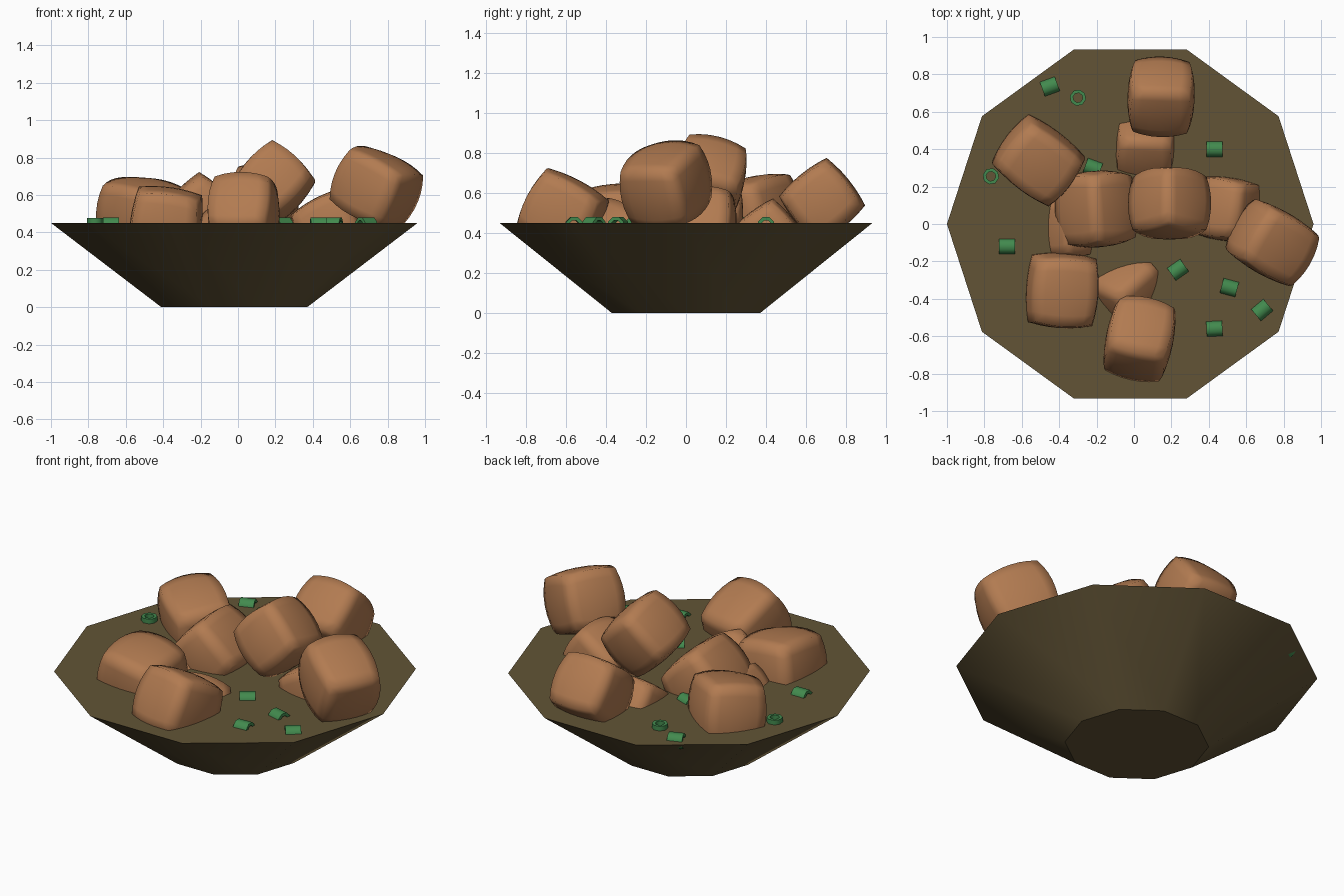
import bpy, bmesh, math
from mathutils import Euler, Matrix

if "Cube" in bpy.data.objects:
    bpy.data.objects.remove(bpy.data.objects["Cube"])


def material(name, srgb):
    m = bpy.data.materials.new(name)
    m.diffuse_color = [((c / 255 + 0.055) / 1.055) ** 2.4 for c in srgb] + [1]
    m.use_nodes = True
    m.node_tree.nodes["Principled BSDF"].inputs["Base Color"].default_value = m.diffuse_color
    return m


BROWN = material("dark_brown", (98, 84, 54))
MEAT = material("roast_brown", (178, 123, 81))
GREEN = material("onion_green", (66, 138, 78))


def add(name, bm, mat, loc, rot, smooth):
    """Turn a bmesh into a placed, shaded object (tilt y, then x, then z)."""
    turn = Euler([math.radians(a) for a in rot], 'YXZ').to_matrix().to_4x4()
    bm.transform(Matrix.Translation(loc) @ turn)
    bmesh.ops.recalc_face_normals(bm, faces=bm.faces)
    mesh = bpy.data.meshes.new(name)
    bm.to_mesh(mesh)
    bm.free()
    mesh.materials.append(mat)
    ob = bpy.data.objects.new(name, mesh)
    bpy.context.collection.objects.link(ob)
    bpy.ops.object.select_all(action='DESELECT')
    ob.select_set(True)
    bpy.context.view_layer.objects.active = ob
    bpy.ops.object.shade_smooth_by_angle(angle=math.radians(smooth))
    return ob


def meat_chunk(name, loc, size, rot, bulge=0.25):
    """Cube whose faces swell outwards, keeping soft corners."""
    bm = bmesh.new()
    bmesh.ops.create_cube(bm, size=2)
    bmesh.ops.subdivide_edges(bm, edges=bm.edges, cuts=5, use_grid_fill=True)
    for v in bm.verts:
        sq = [c * c for c in v.co]
        total = sum(sq)
        v.co = [c * (1 + bulge * (1 - (total - s) / 2)) / (1 + bulge) * d / 2
                for c, s, d in zip(v.co, sq, size)]
    add(name, bm, MEAT, loc, rot, 85)


def onion_ring(name, loc, rot, r=0.044, hole=0.026, length=0.085, sides=8):
    """Short hollow tube along z."""
    bm = bmesh.new()
    profile = [(r, -length / 2), (r, length / 2), (hole, length / 2), (hole, -length / 2)]
    loops = []
    for i in range(sides):
        a = math.tau * (i + 0.5) / sides
        loops.append([bm.verts.new((q * math.cos(a), q * math.sin(a), z)) for q, z in profile])
    for i in range(sides):
        a, b = loops[i], loops[(i + 1) % sides]
        for j in range(4):
            k = (j + 1) % 4
            bm.faces.new((a[j], b[j], b[k], a[k]))
    add(name, bm, GREEN, loc, rot, 50)


# Ten-sided bowl, filled to the brim
bowl = bmesh.new()
bmesh.ops.create_cone(bowl, cap_ends=True, segments=10, radius1=0.39, radius2=0.98, depth=0.45)
add("filled_bowl", bowl, BROWN, (-0.02, 0, 0.225), (0, 0, 90), 30)

# Meat chunks: centre, size, tilt
chunks = {
    "back": ((0.145, 0.68, 0.56), (0.36, 0.34, 0.34), (39, 0, -2)),
    "back_left": ((-0.51, 0.34, 0.50), (0.42, 0.36, 0.36), (8, 10, -38)),
    "centre_left": ((-0.20, 0.08, 0.50), (0.35, 0.41, 0.35), (0, 43, 4)),
    "centre_top": ((0.19, 0.11, 0.665), (0.35, 0.36, 0.35), (-14, 43, 0)),
    "centre_right": ((0.49, 0.08, 0.43), (0.34, 0.34, 0.34), (0, -28, -8)),
    "right": ((0.74, -0.10, 0.64), (0.40, 0.36, 0.36), (0, 25, -30)),
    "front_left": ((-0.385, -0.355, 0.45), (0.38, 0.40, 0.38), (5, 8, -4)),
    "front": ((0.03, -0.615, 0.50), (0.36, 0.38, 0.36), (-28, 0, -12)),
    "sunk_left": ((-0.34, -0.02, 0.39), (0.26, 0.32, 0.26), (0, 40, 0)),
    "sunk_front": ((-0.04, -0.36, 0.345), (0.34, 0.34, 0.34), (40, 30, 20)),
    "sunk_back": ((0.06, 0.41, 0.37), (0.32, 0.32, 0.32), (38, 0, -3)),
}
for part, (loc, size, rot) in chunks.items():
    meat_chunk("meat_" + part, loc, size, rot)

# Onion rings standing upright
for i, (x, y) in enumerate([(-0.30, 0.675), (-0.765, 0.255)]):
    onion_ring(f"upright_onion_{i + 1}", (x, y, 0.435), (0, 0, 10))

# Onion rings lying half sunk: x, y, heading
lying = [(-0.45, 0.735, 20), (0.43, 0.40, 0), (-0.68, -0.12, 0), (0.235, -0.245, 35),
         (0.51, -0.34, -15), (0.685, -0.46, 40), (0.43, -0.56, 3), (-0.22, 0.30, -20)]
for i, (x, y, heading) in enumerate(lying):
    onion_ring(f"lying_onion_{i + 1}", (x, y, 0.438), (0, 90, heading))
